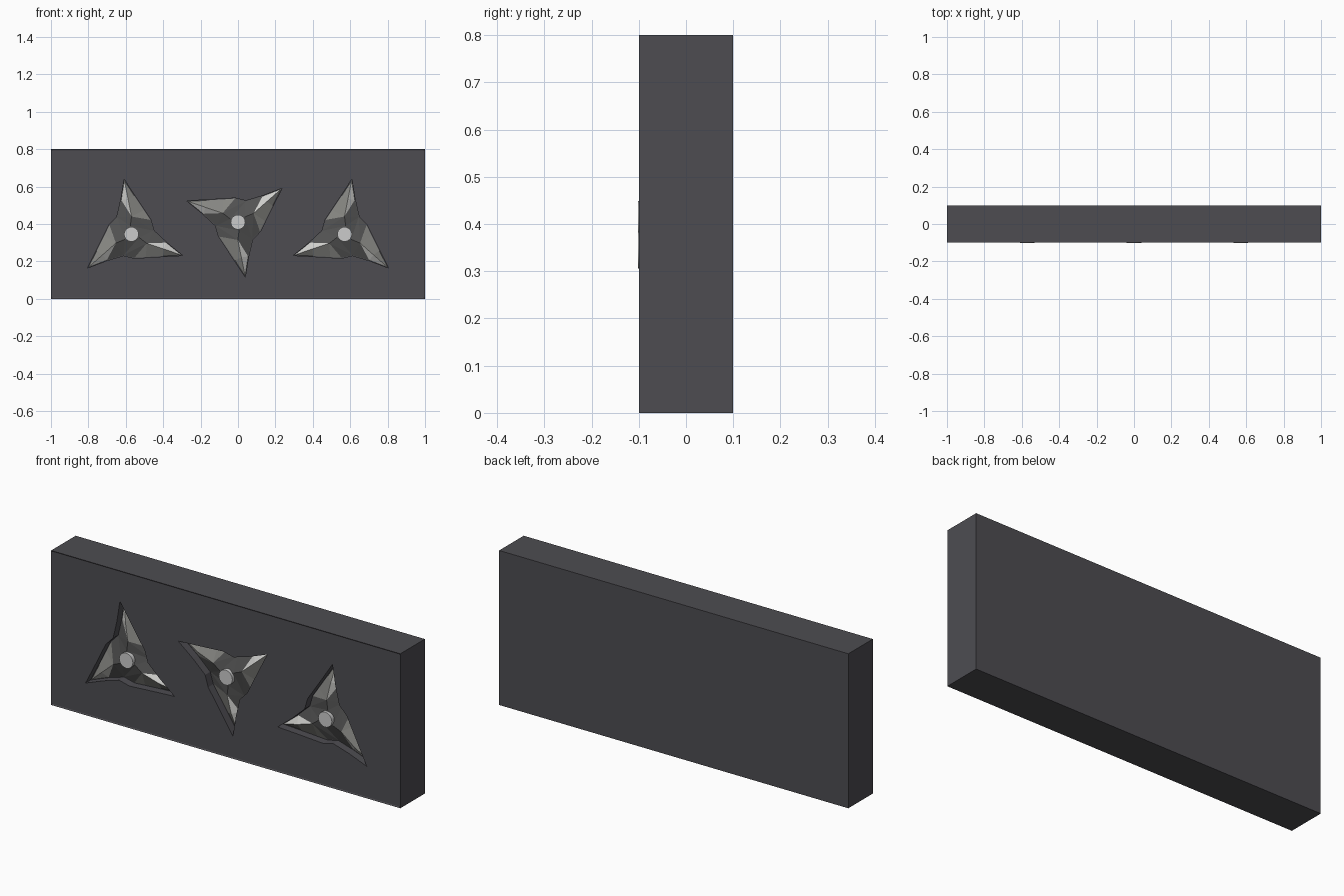
import bpy, bmesh, math
from mathutils import Vector

if "Cube" in bpy.data.objects:
    bpy.data.objects.remove(bpy.data.objects["Cube"])


def material(name, c):
    m = bpy.data.materials.new(name)
    m.diffuse_color = (*c, 1)
    m.use_nodes = True
    m.node_tree.nodes["Principled BSDF"].inputs["Base Color"].default_value = m.diffuse_color
    return m


CASE = material("charcoal case", (0.075, 0.073, 0.083))
STEEL = material("grey steel", (0.24, 0.24, 0.225))
LIGHT = material("bright edge", (0.62, 0.62, 0.6))
DARK = material("dark hub", (0.085, 0.085, 0.085))
CAP = material("pale cap", (0.6, 0.6, 0.6))


def make_object(name, bm, mats):
    me = bpy.data.meshes.new(name)
    bm.to_mesh(me)
    bm.free()
    ob = bpy.data.objects.new(name, me)
    bpy.context.collection.objects.link(ob)
    for m in mats:
        me.materials.append(m)
    return ob


# outline of one blade: (angle from tip, radius)
BLADE = [(-60, .130), (-35, .148), (-12, .210), (0, .297), (9, .196), (32, .122)]
# star: name, centre x, centre z, tip angle, handedness
STARS = [("left", -.57, .345, 97.5, 1), ("middle", 0, .41, 277.5, 1),
         ("right", .57, .345, 82.5, -1)]
FLOOR = -.055


def place(star, blade, ang, r, y, scale=1):
    _, cx, cz, tip, hand = star
    a = math.radians(tip + hand * (120 * blade + ang))
    return Vector((cx + r * scale * math.cos(a), y, cz + r * scale * math.sin(a)))


# case with a thin raised rim around the front
bm = bmesh.new()
bmesh.ops.create_cube(bm, size=1)
for v in bm.verts:
    v.co = Vector((v.co.x * 2, v.co.y * .2, v.co.z * .8 + .4))
front = [f for f in bm.faces if f.normal.y < -.9]
bmesh.ops.inset_region(bm, faces=front, thickness=.009, depth=0)
for v in front[0].verts:
    v.co.y += .003
case = make_object("display_case", bm, [CASE])

# star shaped recesses
bm = bmesh.new()
for s in STARS:
    ring = [(b, a, r) for b in range(3) for a, r in BLADE]
    near = [bm.verts.new(place(s, *p, -.2)) for p in ring]
    far = [bm.verts.new(place(s, *p, FLOOR)) for p in ring]
    bm.faces.new(near)
    bm.faces.new(far[::-1])
    for i in range(len(ring)):
        j = (i + 1) % len(ring)
        bm.faces.new((near[i], far[i], far[j], near[j]))
bmesh.ops.recalc_face_normals(bm, faces=bm.faces)
cutter = make_object("recess_cutter", bm, [CASE])
cutter.hide_render = True
mod = case.modifiers.new("recesses", 'BOOLEAN')
mod.operation = 'DIFFERENCE'
mod.solver = 'EXACT'
mod.object = cutter
bpy.context.view_layer.objects.active = case
bpy.ops.object.modifier_apply(modifier=mod.name)
bpy.data.objects.remove(cutter)

# faceted throwing stars lying in the recesses
for s in STARS:
    bm = bmesh.new()
    blades = []
    for b in range(3):
        out = [bm.verts.new(place(s, b, a, r, FLOOR - .001, .975)) for a, r in BLADE]
        mid = bm.verts.new(place(s, b, -2, .19, -.082))
        base = bm.verts.new(place(s, b, -8, .095, -.088))
        hub = bm.verts.new(place(s, b, 0, .045, -.088))
        blades.append((out, mid, base, hub))
    for b in range(3):
        (p60, p35, p12, tip, p9, val), mid, base, hub = blades[b]
        nout, _, nbase, nhub = blades[(b + 1) % 3]
        faces = [((p12, tip, mid), 0), ((p35, p12, mid, base), 0),
                 ((p60, p35, base), 0), ((tip, p9, mid), 1),
                 ((p9, base, mid), 1), ((p9, val, base), 2),
                 ((val, nout[0], nbase), 2), ((val, nbase, nhub), 2),
                 ((val, nhub, hub), 2), ((val, hub, base), 2)]
        for vs, k in faces:
            f = bm.faces.new(vs)
            f.material_index = k
    bm.faces.new([x[3] for x in blades]).material_index = 2
    bm.normal_update()
    for f in bm.faces:
        if f.normal.y > 0:
            f.normal_flip()
    make_object(s[0] + "_star", bm, [STEEL, LIGHT, DARK])

    # round centre cap
    bpy.ops.mesh.primitive_cylinder_add(vertices=24, radius=.039, depth=.042,
                                        location=(s[1], -.081, s[2]),
                                        rotation=(math.pi / 2, 0, 0))
    cap = bpy.context.object
    cap.name = s[0] + "_cap"
    cap.data.materials.append(CAP)
    bpy.ops.object.shade_smooth_by_angle()
